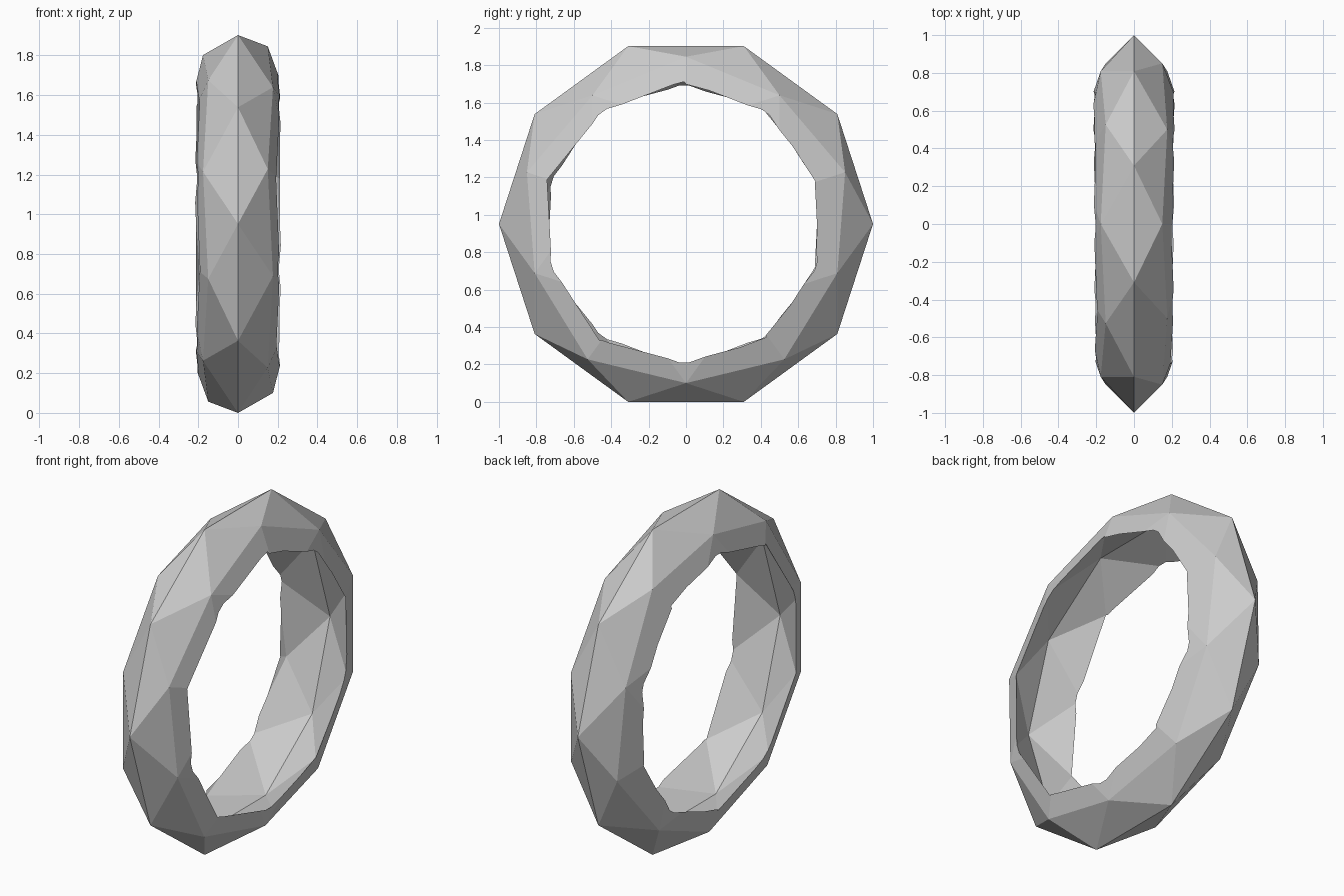
import bpy
from math import pi
from mathutils import Matrix

if "Cube" in bpy.data.objects:
    bpy.data.objects.remove(bpy.data.objects["Cube"])

CENTRE_Z = 0.951


def faceted_lens(name, radius, half_width, y=0.0):
    """Low-poly icosphere, pole along x, squashed along x."""
    bpy.ops.mesh.primitive_ico_sphere_add(subdivisions=2, radius=1)
    ob = bpy.context.object
    ob.name = name
    turn = Matrix.Rotation(pi / 2, 4, 'Y') @ Matrix.Rotation(pi, 4, 'Z')
    ob.data.transform(Matrix.Diagonal((half_width, radius, radius, 1)) @ turn)
    ob.data.transform(Matrix.Translation((0, y, CENTRE_Z)))
    return ob


# Outer faceted body and the wider, smaller lens that hollows it
band = faceted_lens("bangle_band", 1.0, 0.335)
cutter = faceted_lens("hollow_cutter", 0.86, 0.432, y=-0.01)

mod = band.modifiers.new("hollow", 'BOOLEAN')
mod.operation = 'DIFFERENCE'
mod.solver = 'EXACT'
mod.object = cutter
bpy.context.view_layer.objects.active = band
bpy.ops.object.modifier_apply(modifier=mod.name)
bpy.data.objects.remove(cutter, do_unlink=True)
